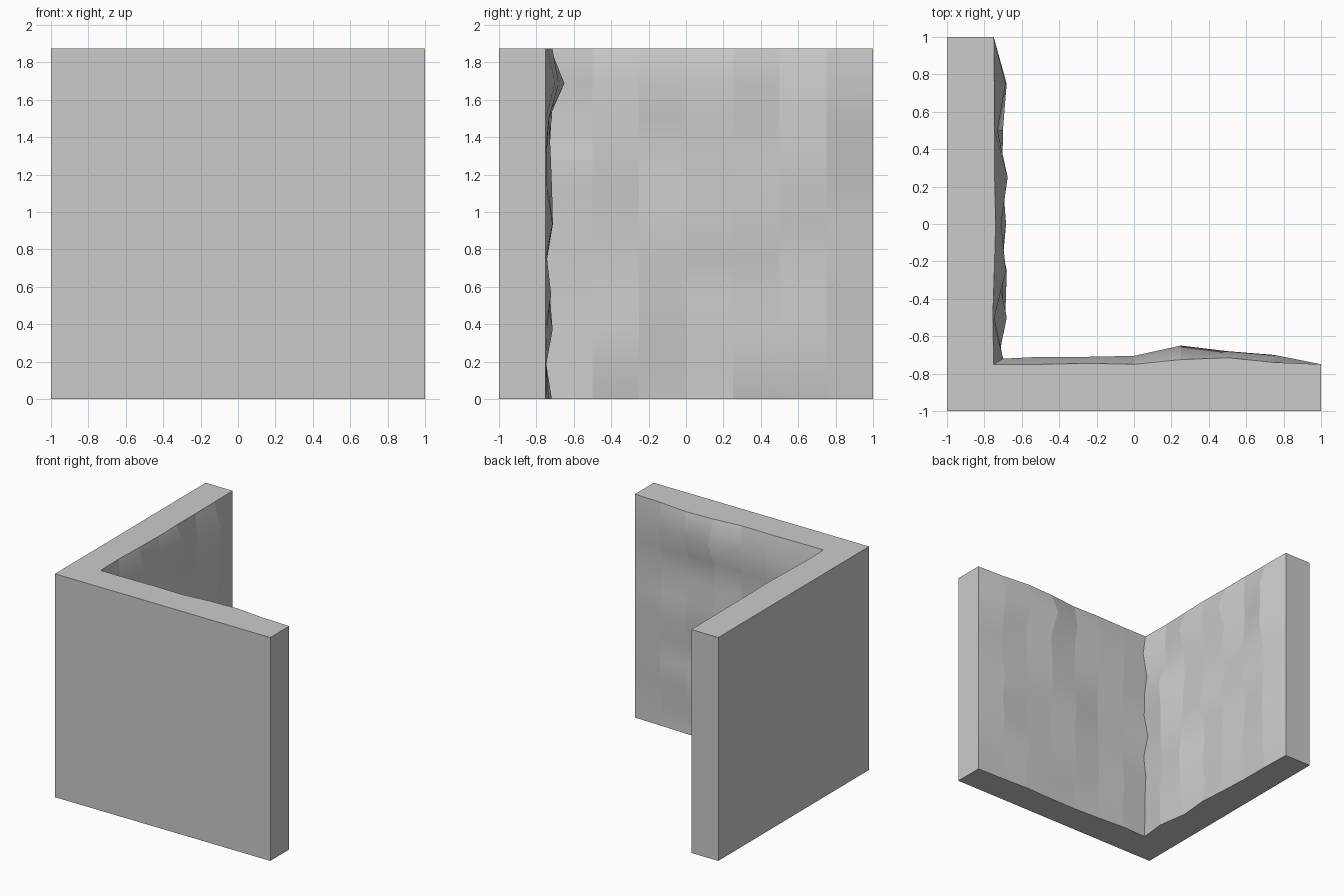
import bpy, bmesh, random

if "Cube" in bpy.data.objects:
    bpy.data.objects.remove(bpy.data.objects["Cube"])

random.seed(4)
ROWS, COLS = 10, 7
STEP, HEIGHT = 0.25, 1.875
FACE = -0.75

# bump limits: per height for the front wall, per column for each wall
row_max = [0.035, 0.004, 0.04, 0.035, 0.008, 0.04, 0.035, 0.037, 0.036, 0.1, 0.035]
front_max = [0.03, 0.04, 0.04, 0.045, 0.1, 0.07, 0.05, 0.0]
side_max = [0.05, 0.07, 0.07, 0.07, 0.075, 0.05, 0.07, 0.0]
front_top = [0, 0, 0.005, 0, 0.025, 0.035, 0.01, 0]
side_top = [0, -0.005, 0.003, 0.01, 0.005, 0.005, 0.003, 0]
corner_x = [0.03, 0.01, 0.02, 0.01, 0.02, 0.0, 0.02, 0.02, 0.0, 0.05, 0]


def front_bump(i, k):
    if k == ROWS:
        return front_top[i]
    if k == 9:
        return front_max[i]
    return min(row_max[k], front_max[i]) * random.uniform(0.1, 1.0)


def side_bump(i, k):
    if k == ROWS:
        return side_top[i]
    return side_max[i] * random.uniform(0.0, 1.0)


# closed L cross-section at each height, rough along the inner faces
bm = bmesh.new()
rings = []
for k in range(ROWS + 1):
    z = HEIGHT * k / ROWS
    pts = [(-1, 1), (-1, -1), (1, -1)]
    pts += [(FACE + STEP * i, FACE + front_bump(i, k)) for i in range(COLS, 0, -1)]
    pts += [(FACE + corner_x[k], FACE + front_bump(0, k))]
    pts += [(FACE + side_bump(i, k), FACE + STEP * i) for i in range(1, COLS + 1)]
    rings.append([bm.verts.new((x, y, z)) for x, y in pts])

# skin between heights, smooth only on the rough inner strips
n = len(rings[0])
for lo, hi in zip(rings, rings[1:]):
    for a in range(n):
        b = (a + 1) % n
        f = bm.faces.new((lo[a], lo[b], hi[b], hi[a]))
        f.smooth = 3 <= a < n - 1
    # crisp vertical seams between strips
    for a in range(n):
        bm.edges.get((lo[a], hi[a])).smooth = False

# flat top and bottom caps
for cap in (rings[0][::-1], rings[-1]):
    f = bm.faces.new(cap)
    for e in f.edges:
        e.smooth = False
bmesh.ops.recalc_face_normals(bm, faces=bm.faces)

mesh = bpy.data.meshes.new("corner_wall")
bm.to_mesh(mesh)
bm.free()
wall = bpy.data.objects.new("corner_wall", mesh)
bpy.context.collection.objects.link(wall)
